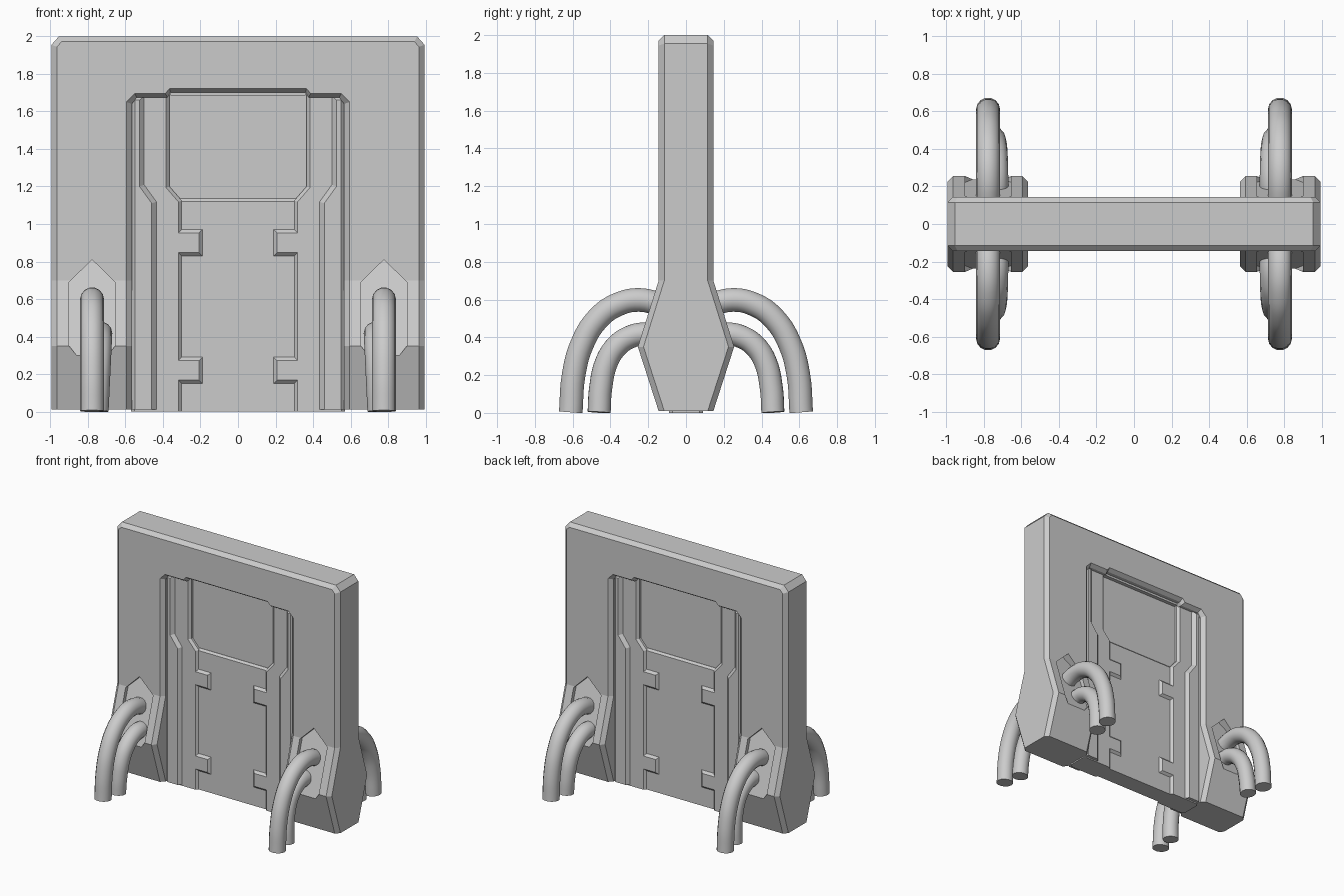
import bpy, bmesh, math
from mathutils import Vector

if "Cube" in bpy.data.objects:
    bpy.data.objects.remove(bpy.data.objects["Cube"])

grey = bpy.data.materials.new("stone_grey")
grey.diffuse_color = (0.6, 0.6, 0.6, 1)
grey.use_nodes = True
grey.node_tree.nodes["Principled BSDF"].inputs["Base Color"].default_value = grey.diffuse_color


def finish(name, bm, mirror=(False, False), smooth=False):
    bmesh.ops.recalc_face_normals(bm, faces=bm.faces)
    me = bpy.data.meshes.new(name)
    bm.to_mesh(me)
    bm.free()
    me.materials.append(grey)
    ob = bpy.data.objects.new(name, me)
    bpy.context.collection.objects.link(ob)
    if any(mirror):
        m = ob.modifiers.new("mirror", 'MIRROR')
        m.use_axis = (mirror[0], mirror[1], False)
    return ob


def plate(name, pts, depth, chamfer=0, mirror=False):
    """Front outline (x, z) extruded to +-depth, with chamfered rims above the floor."""
    bm = bmesh.new()
    front = [bm.verts.new((x, -depth, z)) for x, z in pts]
    back = [bm.verts.new((x, depth, z)) for x, z in pts]
    bm.faces.new(front)
    bm.faces.new(back[::-1])
    n = len(pts)
    for i in range(n):
        j = (i + 1) % n
        bm.faces.new((front[j], front[i], back[i], back[j]))
    bmesh.ops.recalc_face_normals(bm, faces=bm.faces)
    if chamfer:
        rims = [e for e in bm.edges
                if abs(e.verts[0].co.y - e.verts[1].co.y) < 1e-5
                and max(v.co.z for v in e.verts) > 0.02]
        bmesh.ops.bevel(bm, geom=rims, offset=chamfer * math.sqrt(1), segments=1, affect='EDGES')
    return finish(name, bm, (mirror, False))


# --- Arch frame: a chamfered section swept up the leg and along the lintel ---
rows = [  # outer edge, outer face, inner face, inner edge (x, z), half thickness
    ((.995, .01), (.965, .01), (.595, .01), (.565, .01), .145),
    ((.995, .35), (.965, .35), (.595, .35), (.565, .35), .255),
    ((.995, .70), (.965, .70), (.595, .70), (.565, .70), .145),
    ((.995, 1.955), (.965, 1.945), (.595, 1.65), (.565, 1.64), .145),
    ((.955, 2.0), (.94, 1.972), (.55, 1.695), (.54, 1.675), .145),
    ((.39, 2.0), (.39, 1.972), (.388, 1.695), (.375, 1.675), .145),
    ((.37, 2.0), (.37, 1.972), (.365, 1.722), (.36, 1.702), .145),
    ((0, 2.0), (0, 1.972), (0, 1.722), (0, 1.702), .145),
]
bm = bmesh.new()
rings = []
for oe, of, inf, ie, h in rows:
    sec = [(oe, -h + .03), (of, -h), (inf, -h), (ie, -h + .03),
           (ie, h - .03), (inf, h), (of, h), (oe, h - .03)]
    rings.append([bm.verts.new((p[0], y, p[1])) for p, y in sec])
for a, b in zip(rings, rings[1:]):
    for i in range(8):
        j = (i + 1) % 8
        bm.faces.new((a[i], a[j], b[j], b[i]))
bm.faces.new(rings[0])
frame = finish("arch_frame", bm, (True, False))

# --- Pointed sockets cut into the sloping feet ---
outline = [(.655, .35), (.71, .28), (.845, .28), (.90, .35), (.90, .69), (.778, .81), (.655, .69)]
bm = bmesh.new()
near = [bm.verts.new((x, -.5, z)) for x, z in outline]
floor = [bm.verts.new((x, -(.222 - (z - .35) * .314), z)) for x, z in outline]
bm.faces.new(near)
bm.faces.new(floor[::-1])
for i in range(7):
    j = (i + 1) % 7
    bm.faces.new((near[j], near[i], floor[i], floor[j]))
cutter = finish("socket_cutter", bm, (True, True))
cutter.hide_render = True
cutter.hide_viewport = True
cut = frame.modifiers.new("sockets", 'BOOLEAN')
cut.operation = 'DIFFERENCE'
cut.solver = 'EXACT'
cut.object = cutter

# --- Door layers, stepping back from the frame ---
plate("door_jamb", [(.58, .01), (.43, .01), (.43, 1.12), (.495, 1.21),
                    (.495, 1.69), (.58, 1.69)], .115, .03, True)
plate("door_leaf", [(.57, 0), (.30, 0), (.30, .15), (.19, .15), (.19, .29), (.30, .29),
                    (.30, .83), (.19, .83), (.19, .97), (.30, .97), (.30, 1.125),
                    (.365, 1.20), (.365, 1.71), (.57, 1.71)], .09, .018, True)
plate("lower_panel", [(-.32, 0), (.32, 0), (.32, 1.135), (-.32, 1.135)], .072, .015)
plate("upper_panel", [(-.39, 1.1), (.39, 1.1), (.39, 1.72), (-.39, 1.72)], .055)
plate("header_lip", [(-.36, 1.685), (.36, 1.685), (.36, 1.72), (-.36, 1.72)], .085)


# --- Curved pipes running from the sockets to the floor ---
def pipe(name, pts, radius):
    cu = bpy.data.curves.new(name, 'CURVE')
    cu.dimensions = '3D'
    cu.bevel_depth = radius
    cu.bevel_resolution = 5
    cu.resolution_u = 5
    cu.use_fill_caps = True
    sp = cu.splines.new('BEZIER')
    sp.bezier_points.add(len(pts) - 1)
    for bp, co in zip(sp.bezier_points, pts):
        bp.co = co
        bp.handle_left_type = bp.handle_right_type = 'AUTO'
    cu.materials.append(grey)
    ob = bpy.data.objects.new(name, cu)
    bpy.context.collection.objects.link(ob)
    bpy.ops.object.select_all(action='DESELECT')
    ob.select_set(True)
    bpy.context.view_layer.objects.active = ob
    bpy.ops.object.convert(target='MESH')
    bpy.ops.object.shade_smooth_by_angle(angle=math.radians(40))


outer = [(.10, .56), (.245, .598), (.37, .57), (.47, .495), (.55, .365), (.595, .2), (.61, .003)]
inner = [(.12, .395), (.22, .418), (.30, .40), (.365, .355), (.42, .27), (.452, .13), (.46, .003)]
for sx, side in ((-1, "left"), (1, "right")):
    for sy, end in ((-1, "front"), (1, "back")):
        pipe(f"outer_pipe_{side}_{end}", [(sx * .778, sy * y, z) for y, z in outer], .064)
        pipe(f"inner_pipe_{side}_{end}",
             [(sx * (.732 + .02 * (.42 - z) / .42), sy * y, z) for y, z in inner], .062)
